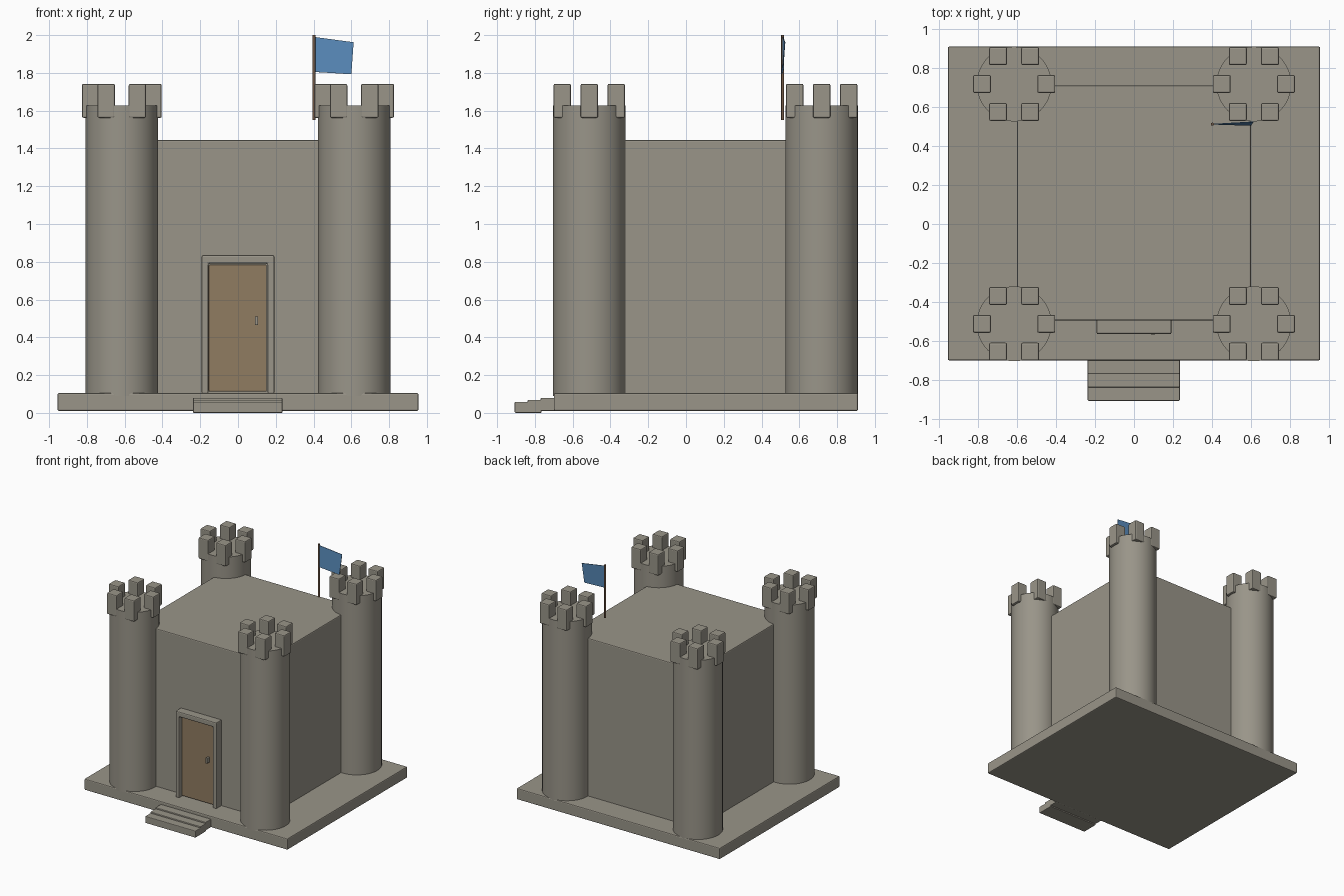
import bpy, math
from mathutils import Vector

old = bpy.data.objects.get("Cube")
if old:
    bpy.data.objects.remove(old, do_unlink=True)


def material(name, rgb):
    m = bpy.data.materials.new(name)
    m.use_nodes = True
    m.diffuse_color = (*rgb, 1)
    m.node_tree.nodes["Principled BSDF"].inputs["Base Color"].default_value = (*rgb, 1)
    return m


stone = material("stone", (0.32, 0.30, 0.25))
wood = material("door_wood", (0.28, 0.20, 0.12))
pole_wood = material("pole_wood", (0.17, 0.10, 0.06))
cloth = material("blue_cloth", (0.10, 0.26, 0.50))


def finish(ob, name, mat, bevel=0.0):
    ob.name = ob.data.name = name
    ob.data.materials.append(mat)
    if bevel:
        mod = ob.modifiers.new("soft_edges", "BEVEL")
        mod.width = bevel
        mod.segments = 2
        mod.limit_method = "ANGLE"
    return ob


def box(name, low, high, mat, bevel=0.008):
    low, high = Vector(low), Vector(high)
    bpy.ops.mesh.primitive_cube_add(size=1, location=(low + high) / 2)
    ob = bpy.context.object
    size = high - low
    for v in ob.data.vertices:
        v.co = v.co * size
    return finish(ob, name, mat, bevel)


def cylinder(name, x, y, z0, z1, radius, sides, mat):
    bpy.ops.mesh.primitive_cylinder_add(
        vertices=sides, radius=radius, depth=z1 - z0, location=(x, y, (z0 + z1) / 2))
    bpy.ops.object.shade_smooth_by_angle(angle=math.radians(40))
    return finish(bpy.context.object, name, mat)


# Ground slab and keep
box("base_slab", (-0.955, -0.70, 0.01), (0.955, 0.91, 0.105), stone)
box("keep", (-0.60, -0.495, 0.09), (0.60, 0.71, 1.445), stone)

# Corner towers, each with a ring of square merlons
HALF = 0.046
for side, x in (("right", -0.615), ("left", 0.615)):
    for end, y in (("front", -0.512), ("back", 0.718)):
        cylinder(f"{end}_{side}_tower", x, y, 0.09, 1.627, 0.192, 48, stone)
        for i in range(6):
            a = math.radians(60 * i)
            mx, my = x + 0.165 * math.cos(a), y + 0.165 * math.sin(a)
            box(f"{end}_{side}_merlon_{i + 1}", (mx - HALF, my - HALF, 1.562),
                (mx + HALF, my + HALF, 1.742), stone)

# Front steps
for i, (front, back, low, high) in enumerate((
        (-0.907, -0.765, 0.0, 0.058), (-0.838, -0.69, 0.01, 0.069), (-0.770, -0.69, 0.02, 0.08))):
    box(f"step_{i + 1}", (-0.238, front, low), (0.235, back, high), stone, 0.005)

# Door frame as one arch-shaped outline, extruded
outer, inner, top, lintel = 0.192, 0.157, 0.835, 0.79
outline = [(-outer, 0.1), (-outer, top), (outer, top), (outer, 0.1),
           (inner, 0.1), (inner, lintel), (-inner, lintel), (-inner, 0.1)]
n = len(outline)
verts = [(x, y, z) for y in (-0.565, -0.49) for x, z in outline]
quads = [(0, 1, 6, 7), (1, 2, 5, 6), (2, 3, 4, 5)]
faces = [tuple(reversed(q)) for q in quads]
faces = [q for q in quads] + [tuple(n + i for i in reversed(q)) for q in quads]
faces += [((i + 1) % n, i, n + i, n + (i + 1) % n) for i in range(n)]
mesh = bpy.data.meshes.new("door_frame")
mesh.from_pydata(verts, [], faces)
frame = bpy.data.objects.new("door_frame", mesh)
bpy.context.collection.objects.link(frame)
finish(frame, "door_frame", stone, 0.008)

# Door leaf and handle
box("door", (-0.155, -0.535, 0.113), (0.152, -0.49, 0.785), wood, 0.005)
box("door_handle", (0.09, -0.57, 0.465), (0.106, -0.53, 0.51), stone, 0.003)

# Flag pole and slightly twisted flag
cylinder("flag_pole", 0.402, 0.512, 1.55, 2.0, 0.008, 16, pole_wood)
mesh = bpy.data.meshes.new("flag")
mesh.from_pydata([(0.405, 0.512, 1.805), (0.60, 0.506, 1.793), (0.612, 0.524, 1.962),
                  (0.405, 0.512, 1.99)], [], [(0, 1, 2, 3)])
flag = bpy.data.objects.new("flag", mesh)
bpy.context.collection.objects.link(flag)
finish(flag, "flag", cloth)
thick = flag.modifiers.new("thickness", "SOLIDIFY")
thick.thickness = 0.004
thick.offset = 0
